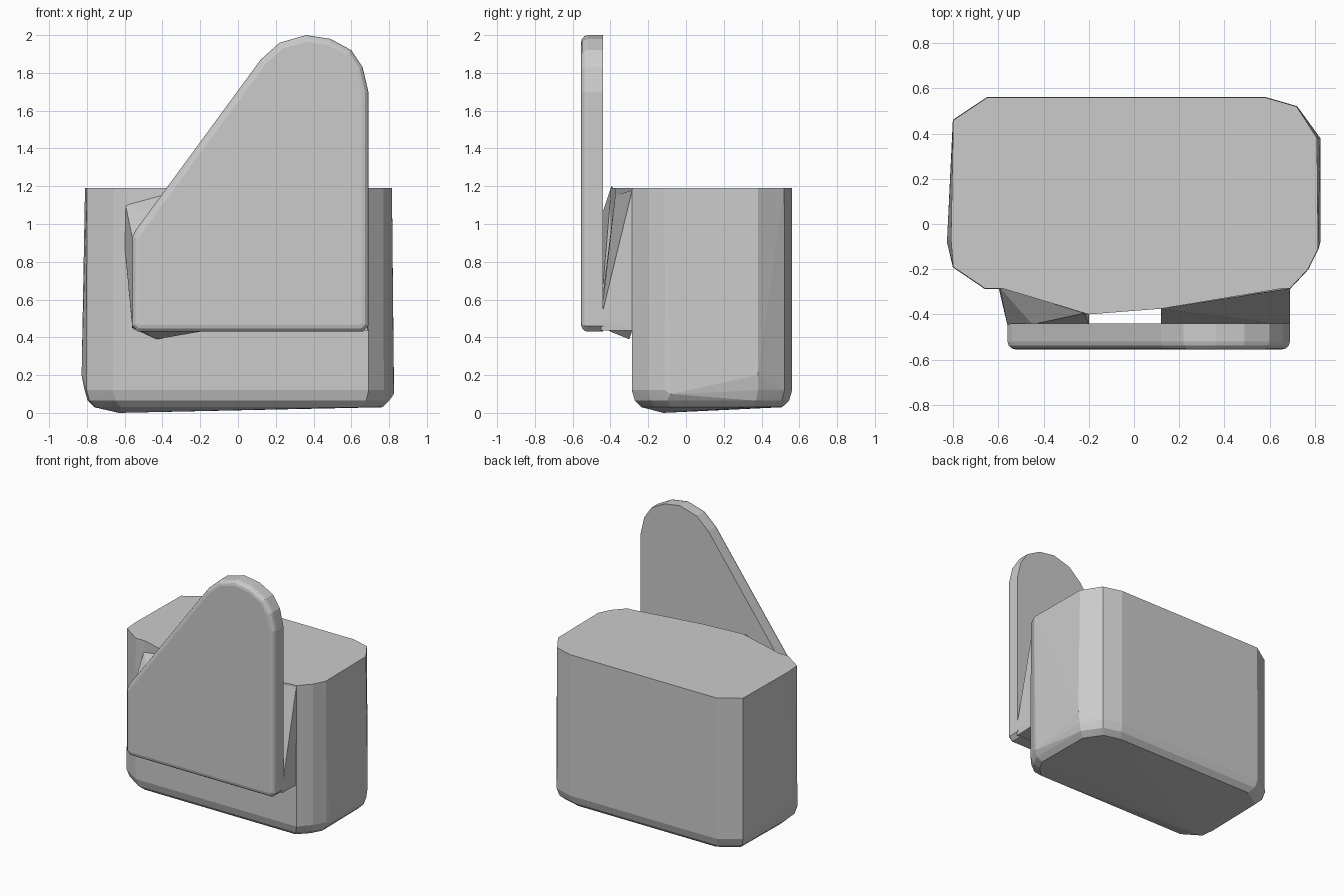
import bpy, bmesh

if "Cube" in bpy.data.objects:
    bpy.data.objects.remove(bpy.data.objects["Cube"])


def finish(bm, name, angle=0.35):
    bmesh.ops.recalc_face_normals(bm, faces=bm.faces[:])
    me = bpy.data.meshes.new(name)
    bm.to_mesh(me)
    bm.free()
    ob = bpy.data.objects.new(name, me)
    bpy.context.collection.objects.link(ob)
    return ob


def hull(name, pts):
    """Faceted solid wrapped around a few key points."""
    bm = bmesh.new()
    for p in pts:
        bm.verts.new(p)
    r = bmesh.ops.convex_hull(bm, input=bm.verts[:])
    loose = [v for v in bm.verts if not v.link_faces]
    bmesh.ops.delete(bm, geom=loose, context='VERTS')
    bmesh.ops.dissolve_limit(bm, angle_limit=0.01, verts=bm.verts[:], edges=bm.edges[:])
    return finish(bm, name)


# Main body: irregular chamfered footprint, rounded underside
foot = [(-0.65, 0.56), (0.58, 0.56), (0.72, 0.52), (0.81, 0.38), (0.815, -0.11),
        (0.77, -0.20), (0.69, -0.285), (-0.66, -0.285), (-0.80, -0.19),
        (-0.81, -0.07), (-0.80, 0.46)]


def ring(z, inset):
    cx, cy = 0.0, 0.135
    return [(x * (1 - inset / 0.82), cy + (y - cy) * (1 - inset / 0.42), z) for x, y in foot]


body = ring(1.19, 0) + ring(0.12, -0.002) + ring(0.065, 0.014) + ring(0.03, 0.05)
body += [(0.825, -0.08, 0.10), (0.825, 0.38, 0.20), (-0.828, -0.08, 0.2),
         (-0.63, -0.12, 0.0)]
hull("body", body)

# Front plate: slanted outline with rounded peak, front rim rounded over
outline = [(-0.53, 0.43), (0.66, 0.43), (0.69, 0.46), (0.69, 1.70), (0.66, 1.83),
           (0.60, 1.92), (0.49, 1.98), (0.36, 2.0), (0.22, 1.96), (0.12, 1.87),
           (-0.54, 0.97), (-0.56, 0.93), (-0.56, 0.46)]
bm = bmesh.new()
back = bm.faces.new([bm.verts.new((x, -0.44, z)) for x, z in outline])
ext = bmesh.ops.extrude_face_region(bm, geom=[back], use_keep_orig=True)
for v in [g for g in ext["geom"] if isinstance(g, bmesh.types.BMVert)]:
    v.co.y = -0.555
bmesh.ops.recalc_face_normals(bm, faces=bm.faces[:])
rim = [e for e in bm.edges if all(v.co.y < -0.5 for v in e.verts)]
bmesh.ops.bevel(bm, geom=rim, offset=0.035, offset_type='OFFSET', segments=3,
                profile=0.5, affect='EDGES', clamp_overlap=True)
finish(bm, "front_plate")

# Shallow bulge on the body behind the plate
B = -0.28
hull("front_bulge", [(x, y, z) for z in (0.44, 1.19)
                     for x, y in ((-0.60, B), (-0.20, -0.40), (0.12, -0.375), (0.69, B))])

# Sloping webs joining plate to body, leaving a gap between them
hull("right_web", [(0.12, -0.375, 1.15), (0.69, -0.285, 1.18), (0.12, -0.45, 0.55),
                   (0.69, -0.45, 0.50), (0.685, -0.45, 0.435), (0.69, B, 0.435),
                   (0.25, -0.45, 0.435), (0.12, -0.37, 0.435)])
hull("left_web", [(-0.595, B, 1.10), (-0.22, -0.395, 1.20), (-0.60, B, 0.88),
                  (-0.56, -0.45, 0.93), (-0.20, -0.445, 0.60), (-0.45, -0.445, 1.05),
                  (-0.56, -0.45, 0.46), (-0.56, B, 0.45), (-0.43, -0.30, 0.39),
                  (-0.20, -0.40, 0.43)])
